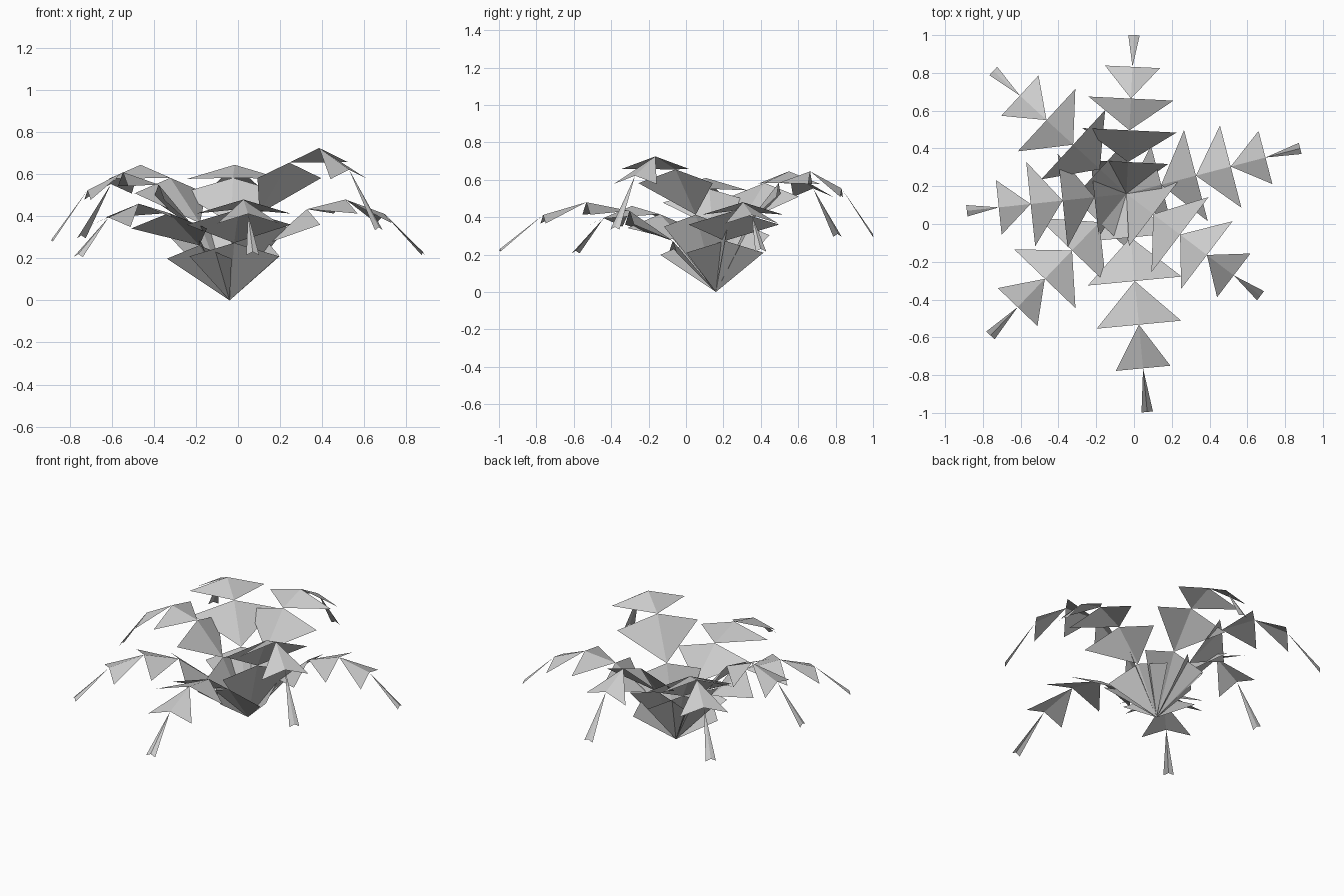
import bpy, math

if "Cube" in bpy.data.objects:
    bpy.data.objects.remove(bpy.data.objects["Cube"])

# Shared frond shape: 5 folded leaflets along an arching spine
ROOT = (-0.04, 0.16)
SEGMENTS = 5
ARCH = [0.0, 0.57, 0.904, 1.0, 0.858, 0.48]


def half_width(i):
    return 0.25 * math.sin(math.radians(7 + 28.6 * (SEGMENTS - i)))


def make_frond(name, tip, peak):
    dx, dy = tip[0] - ROOT[0], tip[1] - ROOT[1]
    length = math.hypot(dx, dy)
    side = (-dy / length, dx / length)
    spine = [(ROOT[0] + dx * i / SEGMENTS, ROOT[1] + dy * i / SEGMENTS, peak * ARCH[i])
             for i in range(SEGMENTS + 1)]
    verts, faces = [], []
    # each leaflet: narrow end inward, wide end outward, creased along the spine
    for i in range(1, SEGMENTS + 1):
        w = half_width(i)
        drop = 0.27 * w + 0.006
        x, y, z = spine[i]
        b = len(verts)
        verts += [spine[i - 1], spine[i],
                  (x + side[0] * w, y + side[1] * w, z - drop),
                  (x - side[0] * w, y - side[1] * w, z - drop)]
        faces += [(b, b + 1, b + 2), (b, b + 3, b + 1)]
    mesh = bpy.data.meshes.new(name)
    mesh.from_pydata(verts, [], faces)
    obj = bpy.data.objects.new(name, mesh)
    bpy.context.collection.objects.link(obj)


# Seven fronds: tip position in plan and height of the arch
make_frond("front_frond", (0.07, -0.995), 0.48)
make_frond("front_right_frond", (0.67, -0.38), 0.725)
make_frond("right_frond", (0.88, 0.40), 0.48)
make_frond("back_frond", (0.00, 1.00), 0.645)
make_frond("back_left_frond", (-0.745, 0.81), 0.645)
make_frond("left_frond", (-0.885, 0.07), 0.61)
make_frond("front_left_frond", (-0.76, -0.59), 0.46)
